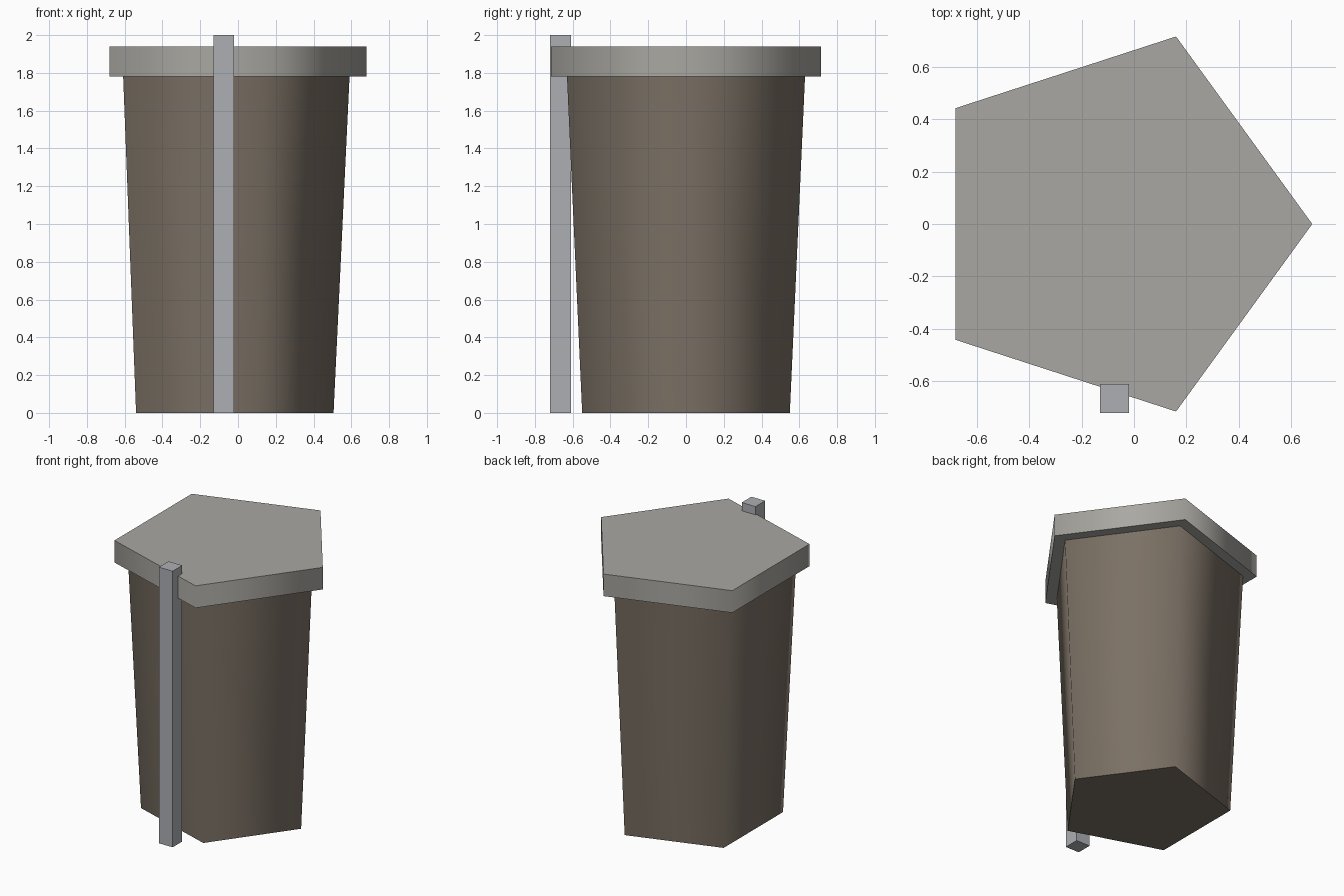
import bpy
from math import radians

if "Cube" in bpy.data.objects:
    bpy.data.objects.remove(bpy.data.objects["Cube"])

CX = -0.072  # pentagon axis in x


def paint(obj, name, rgb):
    mat = bpy.data.materials.new(name)
    mat.diffuse_color = (*rgb, 1)
    mat.use_nodes = True
    mat.node_tree.nodes["Principled BSDF"].inputs["Base Color"].default_value = mat.diffuse_color
    obj.data.materials.append(mat)


def pentagon(name, r_bottom, r_top, z0, z1, rgb):
    # Five-sided prism or frustum with one corner pointing to +x
    bpy.ops.mesh.primitive_cone_add(vertices=5, radius1=r_bottom, radius2=r_top,
                                    depth=z1 - z0, location=(CX, 0, (z0 + z1) / 2))
    obj = bpy.context.object
    obj.name = name
    obj.rotation_euler.z = radians(-90)
    bpy.ops.object.transform_apply(location=False, rotation=True, scale=False)
    # Rounded shading around the sides, crisp rims
    bpy.ops.object.shade_smooth_by_angle(angle=radians(80))
    paint(obj, name + "_colour", rgb)
    return obj


# Tapered bin body and overhanging lid
pentagon("bin_body", 0.578, 0.663, 0.0, 1.79, (0.2, 0.165, 0.13))
pentagon("bin_lid", 0.752, 0.752, 1.78, 1.94, (0.40, 0.39, 0.36))

# Square post standing at the front
bpy.ops.mesh.primitive_cube_add(size=1, location=(-0.075, -0.665, 1.0))
post = bpy.context.object
post.name = "front_post"
post.scale = (0.11, 0.11, 2.0)
bpy.ops.object.transform_apply(location=False, rotation=False, scale=True)
paint(post, "post_colour", (0.42, 0.43, 0.45))
